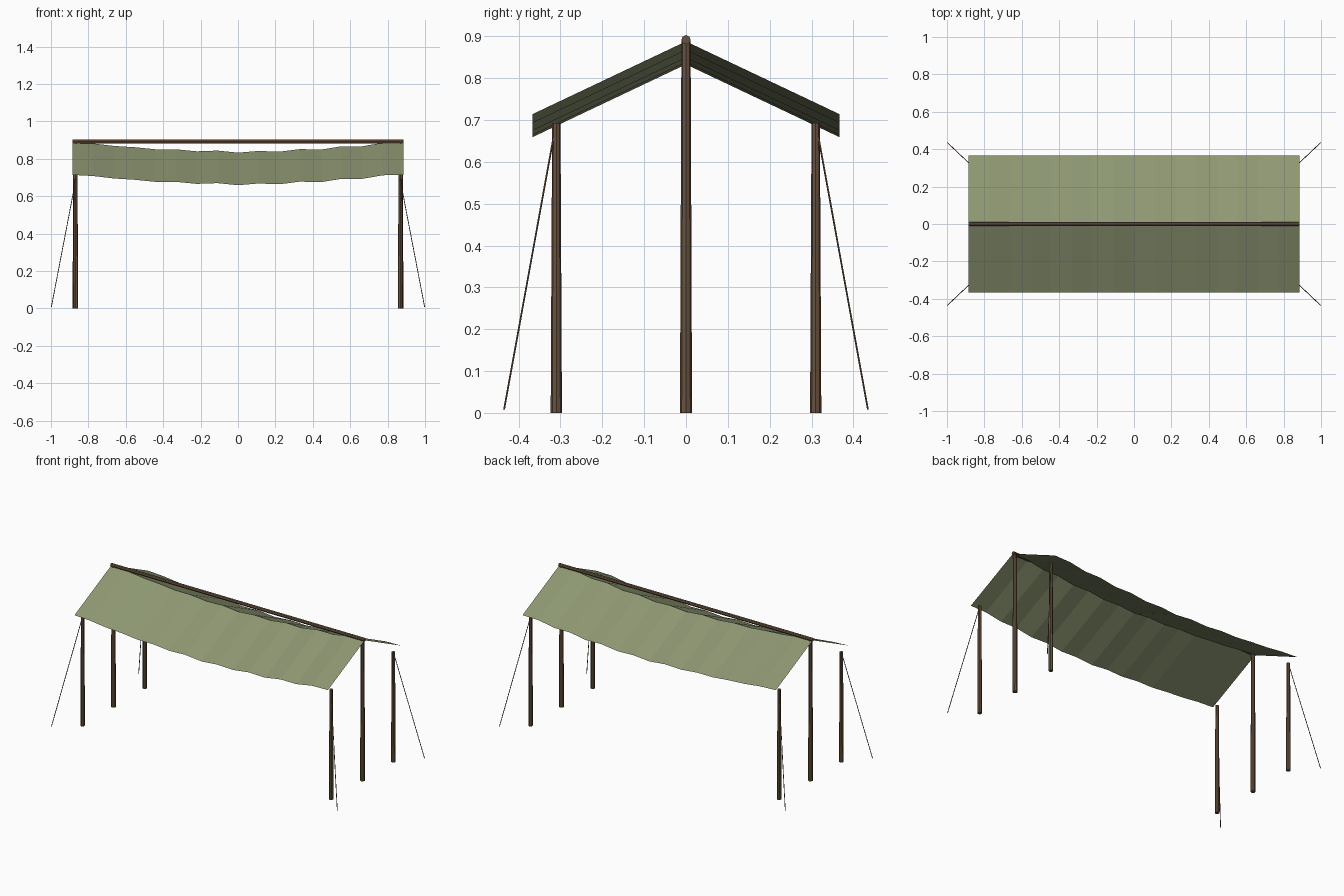
import bpy, bmesh
from mathutils import Vector

if "Cube" in bpy.data.objects:
    bpy.data.objects.remove(bpy.data.objects["Cube"])


def material(name, color):
    m = bpy.data.materials.new(name)
    m.diffuse_color = (*color, 1)
    m.use_nodes = True
    m.node_tree.nodes["Principled BSDF"].inputs["Base Color"].default_value = m.diffuse_color
    return m


WOOD = material("wood", (0.14, 0.085, 0.05))
ROPE = material("rope", (0.12, 0.085, 0.055))
CLOTH = material("canvas", (0.27, 0.31, 0.17))


def add_object(name, bm, mat):
    mesh = bpy.data.meshes.new(name)
    bm.to_mesh(mesh)
    bm.free()
    mesh.materials.append(mat)
    ob = bpy.data.objects.new(name, mesh)
    bpy.context.collection.objects.link(ob)
    return ob


def rod(name, a, b, r1, r2, sides, mat):
    """Tapered faceted rod from point a to point b."""
    a, b = Vector(a), Vector(b)
    d = b - a
    bm = bmesh.new()
    bmesh.ops.create_cone(bm, cap_ends=True, segments=sides, radius1=r1, radius2=r2, depth=d.length)
    ob = add_object(name, bm, mat)
    ob.rotation_euler = d.to_track_quat('Z', 'Y').to_euler()
    ob.location = (a + b) / 2
    return ob


# Sagging rippled canvas: two flat slopes, drop per column along x
HALF_X, HALF_Y, RIDGE_Z, EAVE_Z = 0.885, 0.367, 0.888, 0.714
DROP = [0, 0.006, 0.019, 0.026, 0.037, 0.037, 0.048, 0.044, 0.055,
        0.046, 0.050, 0.036, 0.039, 0.021, 0.021, 0.002, 0]
bm = bmesh.new()
rows = []
for i, drop in enumerate(DROP):
    x = -HALF_X + 2 * HALF_X * i / (len(DROP) - 1)
    rows.append([bm.verts.new((x, y, z - drop)) for y, z in
                 ((-HALF_Y, EAVE_Z), (0, RIDGE_Z), (HALF_Y, EAVE_Z))])
for p, q in zip(rows, rows[1:]):
    for j in range(2):
        bm.faces.new((p[j], q[j], q[j + 1], p[j + 1]))
add_object("canvas_roof", bm, CLOTH)

# Ridge pole
rod("ridge_pole", (-0.885, 0, 0.892), (0.885, 0, 0.892), 0.011, 0.011, 8, WOOD)

# Posts and guy ropes at both ends
for sx, end in ((-1, "left"), (1, "right")):
    rod(f"{end}_ridge_post", (sx * 0.87, 0, 0), (sx * 0.87, 0, 0.892), 0.0145, 0.011, 8, WOOD)
    for sy, side in ((-1, "front"), (1, "back")):
        rod(f"{end}_{side}_post", (sx * 0.868, sy * 0.31, 0), (sx * 0.868, sy * 0.31, 0.693),
            0.0135, 0.010, 8, WOOD)
        rod(f"{end}_{side}_guy_rope", (sx * 0.868, sy * 0.312, 0.685), (sx * 0.998, sy * 0.435, 0.008),
            0.0022, 0.0022, 5, ROPE)
